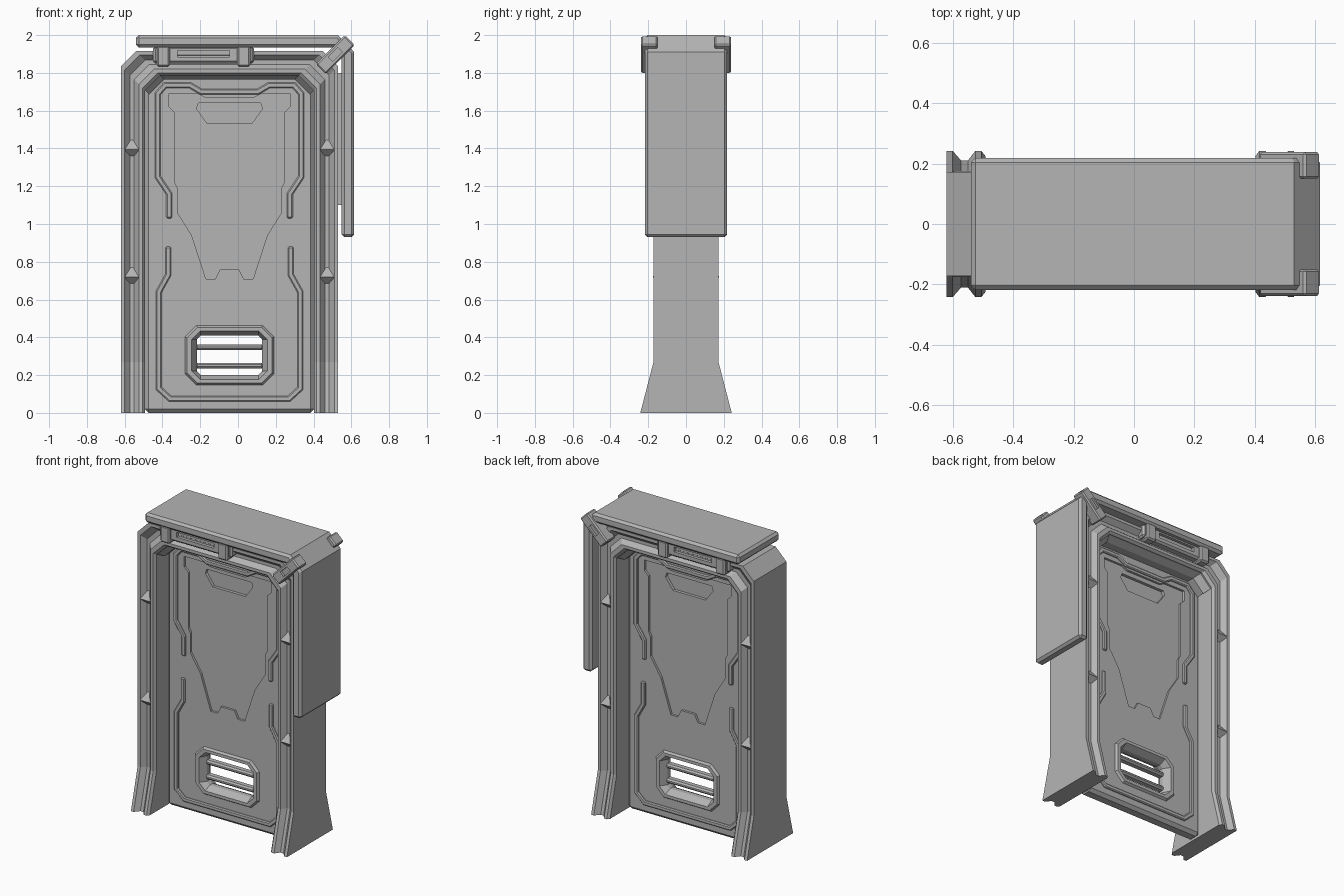
import bpy, bmesh, math
from mathutils import Vector

cube = bpy.data.objects.get("Cube")
if cube:
    bpy.data.objects.remove(cube)

metal = bpy.data.materials.new("grey metal")
metal.use_nodes = True
metal.diffuse_color = (0.46, 0.46, 0.46, 1)
metal.node_tree.nodes["Principled BSDF"].inputs["Base Color"].default_value = (0.46, 0.46, 0.46, 1)

CX = -0.045      # middle of the doorway
HALF = 0.575     # half width of the frame
FACE = 0.045     # half thickness of the door


def finish(name, bm, bevel=0):
    bmesh.ops.recalc_face_normals(bm, faces=bm.faces)
    mesh = bpy.data.meshes.new(name)
    bm.to_mesh(mesh)
    bm.free()
    mesh.materials.append(metal)
    obj = bpy.data.objects.new(name, mesh)
    bpy.context.collection.objects.link(obj)
    if bevel:
        mod = obj.modifiers.new("bevel", "BEVEL")
        mod.width, mod.segments = bevel, 1
        mod.limit_method, mod.angle_limit = "ANGLE", math.radians(50)
    return obj


def loft(name, loops, cyclic=False):
    """Skin a list of matching closed loops."""
    bm = bmesh.new()
    rows = [[bm.verts.new(p) for p in loop] for loop in loops]
    pairs = list(zip(rows, rows[1:])) + ([(rows[-1], rows[0])] if cyclic else [])
    for a, b in pairs:
        for i in range(len(a)):
            j = (i + 1) % len(a)
            bm.faces.new((a[i], a[j], b[j], b[i]))
    if not cyclic:
        bm.faces.new(rows[0])
        bm.faces.new(rows[-1])
    return finish(name, bm)


def prism(name, outline, y0, y1, bevel=0):
    """Extrude an x-z outline along y."""
    bm = bmesh.new()
    a, b = ([bm.verts.new((x, y, z)) for x, z in outline] for y in (y0, y1))
    bm.faces.new(a)
    bm.faces.new(b)
    for i in range(len(a)):
        j = (i + 1) % len(a)
        bm.faces.new((a[i], a[j], b[j], b[i]))
    return finish(name, bm, bevel)


def mirrored(half):
    """Close a half outline about the middle of the doorway."""
    return [(CX + u, z) for u, z in half] + [(CX - u, z) for u, z in reversed(half)]


def rect(x0, x1, z0, z1):
    return [(x0, z0), (x1, z0), (x1, z1), (x0, z1)]


def octagon(cx, cz, w, h, c):
    return mirrored([(w - c, cz - h), (w, cz - h + c), (w, cz + h - c), (w - c, cz + h)])


def ribbon(path, width):
    """Mitred outline of a strip that follows a path."""
    pts = [Vector(p) for p in path]
    left, right = [], []
    for i, p in enumerate(pts):
        d0 = (p - pts[max(i - 1, 0)]).normalized()
        d1 = (pts[min(i + 1, len(pts) - 1)] - p).normalized()
        n0, n1 = Vector((-d0.y, d0.x)), Vector((-d1.y, d1.x))
        m = (n0 + n1).normalized()
        m *= width / 2 / max(m.dot(n0), m.dot(n1))
        left.append(tuple(p + m))
        right.append(tuple(p - m))
    return left + right[::-1]


def cut(obj, cutters):
    bpy.context.view_layer.objects.active = obj
    for c in cutters:
        mod = obj.modifiers.new("cut", "BOOLEAN")
        mod.object, mod.solver = c, "EXACT"
    for mod in list(obj.modifiers):
        bpy.ops.object.modifier_apply(modifier=mod.name)
    for c in cutters:
        bpy.data.objects.remove(c)


# Frame: a grooved section swept up, over and down, flaring at the feet
section = [(0, .172), (.02, .172), (.048, .14), (.07, .14), (.095, .172), (.115, .172), (.128, .155)]
section += [(d, -y) for d, y in reversed(section)]


def station(k):
    loop = []
    for d, y in section:
        w, top = HALF - d, 1.915 - d
        u, z = [(w, 0), (w, .27), (w, top - .08), (w - .08, top)][min(k, 7 - k)]
        if z == 0:
            y += math.copysign(.07, y)
        loop.append((CX + (u if k > 3 else -u), y, z))
    return loop


loft("door_frame", [station(k) for k in range(8)])

# Inner lip between frame and door at the head
lip = [(.125, .15), (.15, .10), (.15, -.10), (.125, -.15)]
loft("head_lip", [[(CX + s * (HALF - d - leg), y, 1.915 - d - drop) for d, y in lip]
                  for s, leg, drop in ((-1, 0, .08), (-1, .08, 0), (1, .08, 0), (1, 0, .08))])

# Door slab with recessed panel, pocket and window opening on both faces
edge = .448
door = prism("door", mirrored([(edge, 0), (edge, 1.71), (edge - .08, 1.79)]), -FACE, FACE, .02)
panel = mirrored([(.05, .76), (.075, .71), (.125, .71), (.2, .94), (.275, 1.06), (.275, 1.19),
                  (.29, 1.22), (.29, 1.59), (.32, 1.62), (.32, 1.69), (.17, 1.69), (.13, 1.67)])
pocket = mirrored([(.12, 1.535), (.175, 1.61), (.165, 1.64)])
cutters = [prism("window_cutter", octagon(CX, .305, .21, .14, .05), -1, 1)]
for s in (-1, 1):
    cutters.append(prism("panel_cutter", panel, s * (FACE - .015), s * .2))
    cutters.append(prism("pocket_cutter", pocket, s * (FACE - .035), s * .2))
cut(door, cutters)

# Window surround, sloping in to a barred slot
steps = [(.235, .158, .06, .03), (.235, .158, .06, FACE), (.225, .148, .055, .06),
         (.2, .128, .045, .06), (.172, .105, .02, .015)]
steps += [(w, h, c, -y) for w, h, c, y in reversed(steps)]
loft("window_surround", [[(x, y, z) for x, z in octagon(CX, .305, w, h, c)] for w, h, c, y in steps], True)
for z in (.25, .348):
    prism("window_bar", rect(CX - .18, CX + .18, z - .015, z + .015), -.025, .025, .01)

# Raised trim strips around the door, both faces
lower = [(-.325, .88), (-.325, .73), (-.375, .64), (-.375, .13), (-.315, .075)]
upper = [(-.32, 1.03), (-.32, 1.16), (-.38, 1.25), (-.38, 1.69), (-.34, 1.735), (-.21, 1.735), (-.15, 1.70)]
for s in (-1, 1):
    for name, half in (("lower_trim", lower), ("upper_trim", upper)):
        path = [(CX + u, z) for u, z in half] + [(CX - u, z) for u, z in reversed(half)]
        prism(name, ribbon(path, .03), s * (FACE - .01), s * (FACE + .012), .006)

# Wedges that bridge the frame groove
for s in (-1, 1):
    for side in (-1, 1):
        for z in (.72, 1.395):
            bm = bmesh.new()
            x = CX + side * (HALF - .058)
            pts = [(.037, .176, 0), (.006, .14, .05), (.025, .14, -.035), (.037, .165, -.005), (.006, .13, 0)]
            for u, y, dz in pts:
                for m in (-1, 1):
                    bm.verts.new((x + m * u, s * y, z + dz))
            bmesh.ops.convex_hull(bm, input=bm.verts)
            finish("groove_wedge", bm)

# Cover plate that wraps over the top and down one side
prism("cover_plate", [(-.54, 2), (.53, 2), (.615, 1.91), (.615, .93), (.548, .93),
                      (.548, 1.885), (.505, 1.935), (-.54, 1.935)], -.218, .218, .015)
# Hidden spacers that carry the cover
prism("top_spacer", rect(-.43, .05, 1.89, 1.95), -.15, .15)
prism("side_spacer", rect(.5, .57, 1.1, 1.8), -.12, .12)

# Slanted corner clamps and slotted top brackets
a = math.radians(45)


def slant(w, h):
    return [(.515 + math.cos(a) * u - math.sin(a) * v, 1.897 + math.sin(a) * u + math.cos(a) * v)
            for u, v in ((-w, -h), (w, -h), (w, h), (-w, h))]


for s in (-1, 1):
    clamp = prism("corner_clamp", slant(.108, .037), s * .15, s * .238, .008)
    cut(clamp, [prism("slot_cutter", slant(.035, .017), s * .222, s * .3)])
    bracket = prism("top_bracket", rect(-.45, .085, 1.85, 1.94), s * .13, s * .19, .012)
    cut(bracket, [prism("slot_cutter", rect(-.32, -.045, 1.885, 1.918), s * .17, s * .3)])
    for x in (-.395, .03):
        prism("bracket_clip", rect(x - .035, x + .035, 1.832, 1.945), s * .13, s * .21, .01)
